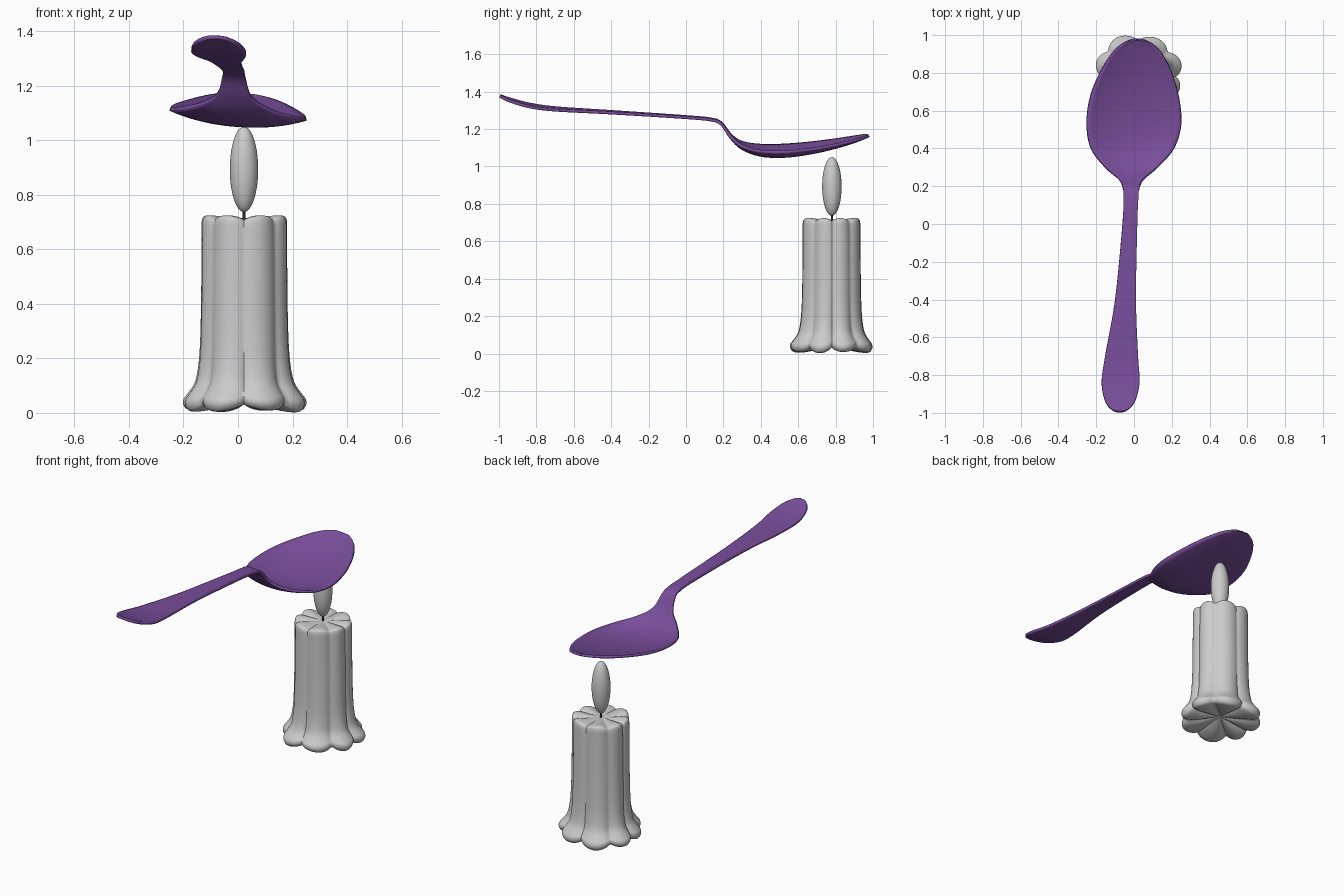
import bpy, bmesh, math
from mathutils import Vector

if "Cube" in bpy.data.objects:
    bpy.data.objects.remove(bpy.data.objects["Cube"])


def material(name, color):
    m = bpy.data.materials.new(name)
    m.diffuse_color = (*color, 1)
    m.use_nodes = True
    m.node_tree.nodes["Principled BSDF"].inputs["Base Color"].default_value = m.diffuse_color
    return m


def finish(name, bm, mat=None, angle=50):
    bmesh.ops.recalc_face_normals(bm, faces=bm.faces)
    me = bpy.data.meshes.new(name)
    bm.to_mesh(me)
    bm.free()
    ob = bpy.data.objects.new(name, me)
    bpy.context.collection.objects.link(ob)
    if mat:
        me.materials.append(mat)
    bpy.ops.object.select_all(action='DESELECT')
    ob.select_set(True)
    bpy.context.view_layer.objects.active = ob
    bpy.ops.object.shade_smooth_by_angle(angle=math.radians(angle))
    return ob


def spline(points, steps):
    """Catmull-Rom samples through points of any dimension."""
    out = []
    n = len(points)
    for i in range(n - 1):
        p = [points[max(0, min(n - 1, i + k))] for k in (-1, 0, 1, 2)]
        for s in range(steps):
            t = s / steps
            out.append([0.5 * (2 * b + (c - a) * t + (2 * a - 5 * b + 4 * c - d) * t * t
                               + (3 * b - a - 3 * c + d) * t ** 3)
                        for a, b, c, d in zip(*p)])
    return out + [list(points[-1])]


# Spoon stations: y, centre x, half width, height of middle, dish depth
stations = [
    (-0.995, -0.075, 0.002, 1.378, 0), (-0.985, -0.075, 0.038, 1.373, 0),
    (-0.94, -0.073, 0.078, 1.355, 0), (-0.84, -0.071, 0.100, 1.327, 0),
    (-0.70, -0.066, 0.087, 1.308, 0), (-0.40, -0.045, 0.055, 1.290, 0),
    (0.00, -0.022, 0.039, 1.264, 0), (0.14, -0.016, 0.039, 1.250, 0),
    (0.19, -0.015, 0.043, 1.226, 0.002), (0.24, -0.014, 0.065, 1.155, 0.008),
    (0.30, -0.014, 0.135, 1.098, 0.022), (0.40, -0.008, 0.218, 1.062, 0.036),
    (0.53, 0.000, 0.249, 1.057, 0.040), (0.68, 0.003, 0.232, 1.077, 0.034),
    (0.82, 0.011, 0.180, 1.110, 0.023), (0.92, 0.016, 0.117, 1.142, 0.011),
    (0.968, 0.018, 0.052, 1.161, 0.003), (0.977, 0.018, 0.002, 1.165, 0),
]
bm = bmesh.new()
ACROSS = 20
rows = []
for y, cx, hw, z, depth in spline(stations, 6):
    row = []
    for j in range(ACROSS + 1):
        u = 2 * j / ACROSS - 1
        hw = max(hw, 0.002)
        row.append(bm.verts.new((cx + u * hw, y, z + depth * abs(u) ** 2.2 - 0.075 * u * hw)))
    rows.append(row)
for a, b in zip(rows, rows[1:]):
    for j in range(ACROSS):
        bm.faces.new((a[j], a[j + 1], b[j + 1], b[j]))
spoon = finish("spoon", bm, material("purple", (0.19, 0.075, 0.33)))
shell = spoon.modifiers.new("thickness", 'SOLIDIFY')
shell.thickness = 0.015
shell.offset = 0

# Candle: lathe profile with fluted lobes; radius, z, flute strength, drop at crease (+) or lobe (-)
CX, CY = 0.022, 0.78
profile = [
    (0.03, 0.714, 0, 0.002), (0.08, 0.719, 0.02, 0.009), (0.125, 0.724, 0.05, 0.016),
    (0.150, 0.722, 0.09, 0.017), (0.160, 0.705, 0.10, 0.010), (0.161, 0.65, 0.09, 0),
    (0.162, 0.45, 0.08, 0), (0.166, 0.27, 0.09, 0), (0.174, 0.17, 0.11, 0),
    (0.188, 0.11, 0.13, 0), (0.212, 0.078, 0.14, -0.006), (0.230, 0.060, 0.15, -0.014),
    (0.229, 0.042, 0.15, -0.022), (0.205, 0.032, 0.14, -0.030),
    (0.12, 0.038, 0.08, -0.026), (0.03, 0.046, 0, -0.006),
]
SEG = 112
bm = bmesh.new()
rings = []
for r, z, flute, drop in spline(profile, 4):
    ring = []
    for i in range(SEG):
        t = 2 * math.pi * i / SEG
        lobe = abs(math.sin(4 * (t + 0.09 * math.sin(2 * t)))) ** 0.75
        rr = r * (1 - flute * (1 - lobe) + 0.2 * flute * math.sin(3 * t + 0.6))
        dz = -drop * (1 - lobe) if drop > 0 else drop * lobe * (0.85 + 0.15 * math.cos(3 * t + 1))
        ring.append(bm.verts.new((CX + rr * math.cos(t), CY + rr * math.sin(t), z + dz)))
    rings.append(ring)
for a, b in zip(rings, rings[1:]):
    for i in range(SEG):
        k = (i + 1) % SEG
        bm.faces.new((a[i], a[k], b[k], b[i]))
for ring, z in ((rings[0], 0.712), (rings[-1], 0.048)):
    tip = bm.verts.new((CX, CY, z))
    for i in range(SEG):
        bm.faces.new((ring[i], ring[(i + 1) % SEG], tip))
finish("candle_body", bm)

# Wick
bm = bmesh.new()
bmesh.ops.create_cone(bm, cap_ends=True, segments=12, radius1=0.006, radius2=0.006, depth=0.06)
bmesh.ops.translate(bm, verts=bm.verts, vec=Vector((CX, CY, 0.73)))
finish("wick", bm, material("charcoal", (0.02, 0.02, 0.02)))

# Flame
bm = bmesh.new()
bmesh.ops.create_uvsphere(bm, u_segments=32, v_segments=20, radius=1)
bmesh.ops.scale(bm, verts=bm.verts, vec=Vector((0.052, 0.052, 0.157)))
bmesh.ops.translate(bm, verts=bm.verts, vec=Vector((CX, CY, 0.893)))
finish("flame", bm)
